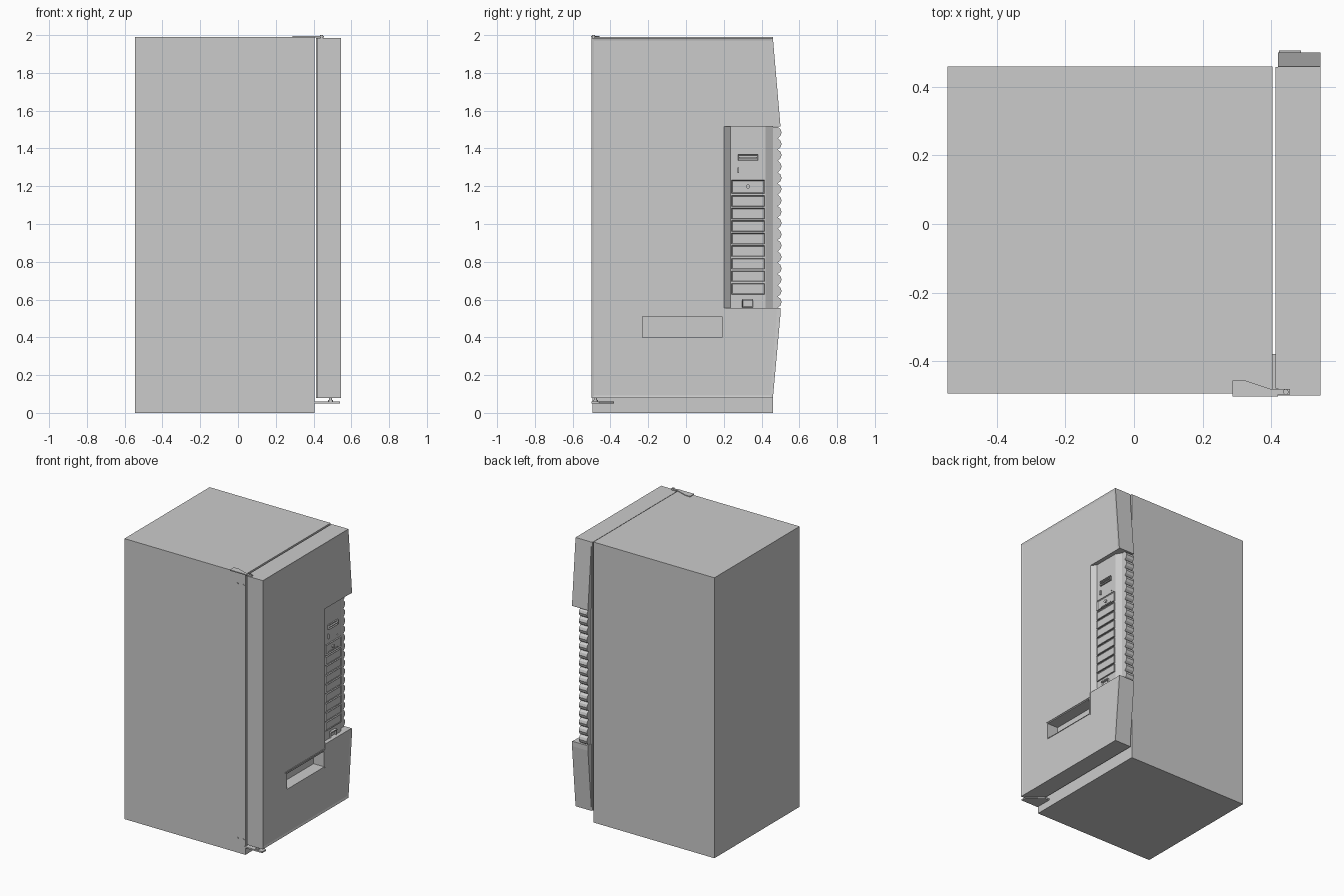
import bpy, bmesh, math
from mathutils import Vector

if "Cube" in bpy.data.objects:
    bpy.data.objects.remove(bpy.data.objects["Cube"])


def finish(name, bm):
    bmesh.ops.recalc_face_normals(bm, faces=bm.faces)
    me = bpy.data.meshes.new(name)
    bm.to_mesh(me)
    bm.free()
    ob = bpy.data.objects.new(name, me)
    bpy.context.collection.objects.link(ob)
    return ob


def prism(name, pts, step, inset=None):
    """Extrude a closed 3D outline along step; optionally sink the far cap inside a rim."""
    bm = bmesh.new()
    f = bm.faces.new([bm.verts.new(p) for p in pts])
    ret = bmesh.ops.extrude_face_region(bm, geom=[f])
    vs = [g for g in ret["geom"] if isinstance(g, bmesh.types.BMVert)]
    cap = [g for g in ret["geom"] if isinstance(g, bmesh.types.BMFace)]
    bmesh.ops.translate(bm, verts=vs, vec=step)
    bmesh.ops.recalc_face_normals(bm, faces=bm.faces)
    if inset:
        bmesh.ops.inset_region(bm, faces=cap, thickness=inset[0])
        bmesh.ops.translate(bm, verts=cap[0].verts[:], vec=-Vector(step).normalized() * inset[1])
    return finish(name, bm)


def yz(name, pts, x0, x1, inset=None):
    return prism(name, [(x0, y, z) for y, z in pts], (x1 - x0, 0, 0), inset)


def xy(name, pts, z0, z1):
    return prism(name, [(x, y, z0) for x, y in pts], (0, 0, z1 - z0))


def box(name, x0, x1, y0, y1, z0, z1, inset=None):
    return yz(name, [(y0, z0), (y1, z0), (y1, z1), (y0, z1)], x0, x1, inset)


def cylinder(name, c, r, h, axis="Z"):
    rot = {"Z": (0, 0, 0), "Y": (math.pi / 2, 0, 0), "X": (0, math.pi / 2, 0)}[axis]
    bpy.ops.mesh.primitive_cylinder_add(vertices=16, radius=r, depth=h, location=c, rotation=rot)
    ob = bpy.context.object
    ob.name = name
    bpy.ops.object.shade_smooth_by_angle()
    return ob


def cut(ob, cutter):
    mod = ob.modifiers.new("cut", "BOOLEAN")
    mod.operation = "DIFFERENCE"
    mod.solver = "EXACT"
    mod.object = cutter
    bpy.context.view_layer.objects.active = ob
    bpy.ops.object.modifier_apply(modifier=mod.name)
    bpy.data.objects.remove(cutter)


# Cabinet and inner door liner
box("cabinet", -0.545, 0.405, -0.495, 0.46, 0, 1.99)
box("door_liner", 0.413, 0.42, -0.48, 0.458, 0.08, 1.985)

# Door with bulging far edge and a shallow rim round the face
door = yz("door", [(-0.50, 0.078), (0.46, 0.078), (0.50, 0.52), (0.50, 1.52),
                   (0.46, 1.985), (-0.50, 1.985)], 0.42, 0.545, (0.02, 0.004))
# Recess for the selection panel, with sloped sides, open to the far edge
cut(door, xy("panel_cutter", [(0.60, 0.20), (0.541, 0.20), (0.512, 0.235), (0.512, 0.42),
                              (0.488, 0.46), (0.40, 0.46), (0.40, 0.60), (0.60, 0.60)], 0.555, 1.515))
# Delivery opening
cut(door, box("delivery_cutter", 0.46, 0.60, -0.23, 0.19, 0.40, 0.51))

# Trim around the delivery opening
box("delivery_trim_top", 0.539, 0.545, -0.245, 0.20, 0.52, 0.526)
box("delivery_trim_side", 0.539, 0.545, 0.196, 0.202, 0.39, 0.555)
for y0, y1, z0, z1 in [(-0.236, -0.23, 0.396, 0.516), (0.19, 0.196, 0.396, 0.516),
                       (-0.23, 0.19, 0.396, 0.40), (-0.23, 0.19, 0.51, 0.516)]:
    box("delivery_frame", 0.539, 0.544, y0, y1, z0, z1)

# Ribbed column down the far edge
count, z0 = 16, 0.556
pitch = (1.514 - z0) / count
outline = [(0.455, z0)]
for i in range(count):
    z = z0 + i * pitch
    outline += [(0.486, z), (0.500, z + 0.2 * pitch), (0.506, z + 0.5 * pitch),
                (0.500, z + 0.8 * pitch), (0.486, z + pitch)]
    if i < count - 1:
        outline.pop()
outline += [(0.455, 1.514)]
yz("ribbed_column", outline, 0.424, 0.487)

# Selection buttons, each with a sunken face
for i in range(8):
    z = 0.628 + i * 0.0663
    box("selection_button", 0.508, 0.522, 0.241, 0.416, z, z + 0.058, (0.006, 0.004))

# Lock plate with lock and slot bar
box("lock_plate", 0.508, 0.522, 0.241, 0.416, 1.162, 1.233, (0.007, 0.006))
cylinder("lock", (0.518, 0.328, 1.198), 0.011, 0.014, "X")
box("lock_bar", 0.514, 0.520, 0.28, 0.38, 1.171, 1.177)

# Note slot, coin lever, indicator and coin return
box("note_slot", 0.508, 0.522, 0.275, 0.382, 1.335, 1.367, (0.006, 0.008))
box("note_slot_lip", 0.512, 0.526, 0.280, 0.377, 1.348, 1.354)
box("coin_lever", 0.508, 0.522, 0.272, 0.280, 1.27, 1.30)
cylinder("indicator", (0.513, 0.383, 1.257), 0.004, 0.008, "X")
box("coin_return", 0.508, 0.524, 0.297, 0.356, 0.558, 0.602, (0.007, 0.010))
box("coin_return_hood", 0.508, 0.530, 0.297, 0.356, 0.594, 0.602)

# Upper hinge: plate lying on the cabinet top, reaching over the door
xy("upper_hinge_plate", [(0.288, -0.503), (0.42, -0.503), (0.42, -0.498), (0.455, -0.498),
                         (0.455, -0.482), (0.40, -0.482), (0.325, -0.457), (0.288, -0.457)], 1.988, 1.995)
cylinder("upper_hinge_pin", (0.443, -0.49, 1.99), 0.008, 0.02)

# Lower hinge: plate under the door with its pivot
xy("lower_hinge_plate", [(0.40, -0.50), (0.54, -0.50), (0.54, -0.46),
                         (0.44, -0.38), (0.40, -0.38)], 0.05, 0.06)
cylinder("lower_hinge_collar", (0.49, -0.48, 0.063), 0.014, 0.008)
cylinder("lower_hinge_pin", (0.49, -0.48, 0.07), 0.008, 0.03)

# Hinge screws on the cabinet front
for z in (0.105, 1.91):
    for x in (0.345, 0.39):
        cylinder("hinge_screw", (x, -0.495, z), 0.006, 0.008, "Y")
